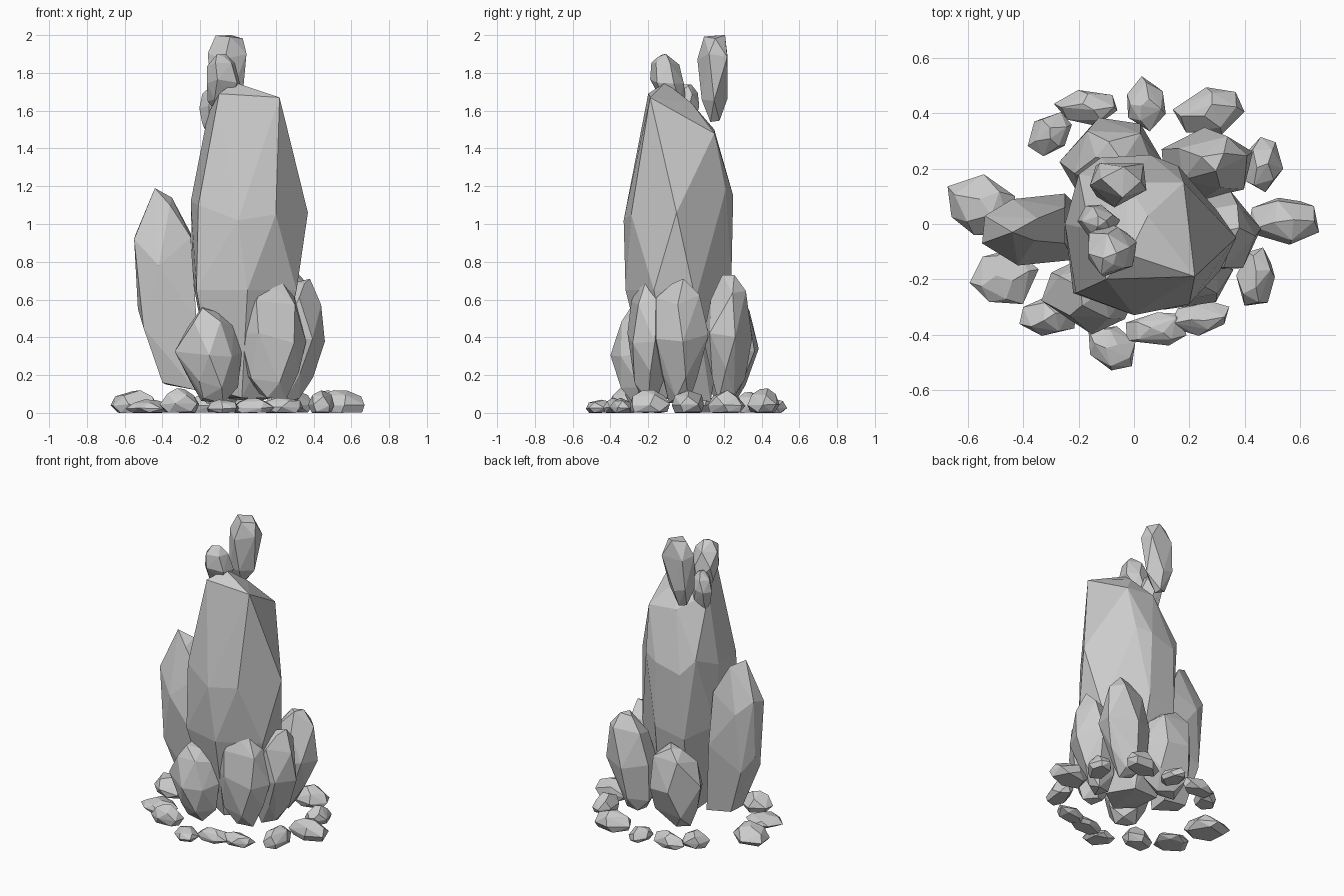
import bpy, bmesh, math, random

def hull(name, pts):
    """Flat-faced convex stone around a set of points."""
    bm = bmesh.new()
    for p in pts:
        bm.verts.new(p)
    bmesh.ops.convex_hull(bm, input=bm.verts[:])
    bmesh.ops.delete(bm, geom=[v for v in bm.verts if not v.link_faces], context='VERTS')
    bmesh.ops.dissolve_limit(bm, angle_limit=math.radians(4), verts=bm.verts[:], edges=bm.edges[:])
    bmesh.ops.recalc_face_normals(bm, faces=bm.faces[:])
    me = bpy.data.meshes.new(name)
    bm.to_mesh(me)
    bm.free()
    ob = bpy.data.objects.new(name, me)
    bpy.context.collection.objects.link(ob)
    return ob

# ring tables: height, radius, number of points
CRYSTAL = [(0, .40, 4), (.2, .76, 5), (.52, 1, 6), (.82, .78, 5), (1, .3, 3)]
BLUNT = [(0, .3, 3), (.3, .8, 5), (.75, 1, 5), (1, .6, 4)]
PEBBLE = [(0, .8, 5), (.35, 1, 6), (.75, .75, 4), (1, .25, 2)]

def stone(name, lo, hi, seed, rings=CRYSTAL, lean=(0, 0), turn=0):
    """Jittered rings, leaned, turned, then fitted to the box lo..hi."""
    rnd = random.Random(seed)
    pts = []
    c, s = math.cos(turn), math.sin(turn)
    for t, r, n in rings:
        start = rnd.uniform(0, 6.28)
        for i in range(n):
            a = start + 2 * math.pi * (i + rnd.uniform(-.2, .2)) / n
            q = r * rnd.uniform(.9, 1.08)
            z = t + (rnd.uniform(-.05, .05) if 0 < t < 1 else rnd.uniform(0, .06) * (1 if t == 0 else -1))
            x, y = q * math.cos(a), q * math.sin(a) * (.8 if turn else 1)
            pts.append([x * c - y * s + lean[0] * (t - .5), x * s + y * c + lean[1] * (t - .5), z])
    for k in range(3):
        a, b = min(p[k] for p in pts), max(p[k] for p in pts)
        for p in pts:
            p[k] = lo[k] + (p[k] - a) / (b - a) * (hi[k] - lo[k])
    return hull(name, pts)

# Main pillar: slanted top, wide middle, narrowing foot
hull("main_pillar", [
    (-.02, -.11, 1.75), (-.10, -.20, 1.69), (.22, -.19, 1.67), (.05, .03, 1.64),
    (.18, .15, 1.48), (-.03, .15, 1.50), (-.16, -.02, 1.58),
    (-.21, -.25, 1.10), (0, -.33, 1.02), (.20, -.29, 1.05), (.37, -.05, 1.06),
    (.16, .21, 1.18), (.06, .25, 1.15), (-.12, .24, 1.10), (-.20, .18, 1.20), (-.25, 0, 1.12),
    (-.22, -.25, .65), (.05, -.32, .65), (.31, -.17, .65), (.30, .05, .60),
    (.07, .24, .70), (-.14, .22, .65), (-.24, .02, .70),
    (-.13, -.13, .12), (.02, -.18, .08), (.18, -.06, .08), (.10, .13, .06), (-.10, .10, .08)])

# Tall left stone, leaning outwards
hull("left_stone", [
    (-.44, -.03, 1.19), (-.35, .02, 1.14), (-.36, -.06, 1.10), (-.25, .06, .95), (-.25, -.07, .93),
    (-.55, -.07, .92), (-.54, .03, .95), (-.44, .09, .85), (-.42, -.15, .78), (-.53, 0, .55),
    (-.50, -.10, .45), (-.47, .07, .45), (-.25, .11, .6), (-.22, -.13, .5),
    (-.40, -.05, .16), (-.38, .05, .15), (-.22, -.09, .12), (-.20, .06, .12)])

# Stones leaning on the pillar
stone("front_left_stone", (-.335, -.40, .05), (.02, -.10, .56), 5, lean=(-.1, -.1))
stone("front_right_stone", (.01, -.31, .07), (.36, -.09, .70), 8, lean=(0, -.2))
stone("right_stone", (.16, -.17, .05), (.46, .12, .71), 11, lean=(.5, 0))
stone("back_right_stone", (.10, .09, .06), (.43, .35, .73), 14, lean=(.4, .1))
stone("back_left_stone", (-.27, .10, .05), (.12, .385, .61), 17, lean=(0, .3))

# Small stones at the top
stone("top_back_stone", (-.16, .06, 1.54), (.045, .22, 2.0), 21, BLUNT, lean=(.3, 0))
stone("top_front_stone", (-.165, -.19, 1.60), (.01, 0, 1.90), 24, lean=(0, -.6))
stone("top_side_stone", (-.205, -.06, 1.48), (-.05, .07, 1.74), 27, lean=(.2, 0))

# Ring of pebbles: x, y, half width, half depth, height, turn
pebbles = [
    (-.55, .07, .125, .11, .12, -.5), (-.47, -.19, .125, .10, .07, -.2),
    (-.31, -.33, .105, .075, .13, .1), (-.08, -.45, .085, .08, .07, -.9),
    (.08, -.38, .11, .06, .08, .3), (.235, -.34, .11, .065, .08, .4),
    (.44, -.19, .07, .105, .12, 1.3), (.54, .01, .13, .085, .12, .1),
    (.47, .215, .07, .10, .12, 1.5), (.27, .41, .13, .085, .13, .3),
    (.045, .435, .07, .10, .08, 1.6), (-.175, .42, .115, .065, .10, -.2),
    (-.305, .325, .08, .08, .11, .9)]
for i, (x, y, hx, hy, h, turn) in enumerate(pebbles):
    stone(f"pebble_{i + 1}", (x - hx, y - hy, 0), (x + hx, y + hy, h), 40 + i, PEBBLE, turn=turn)
